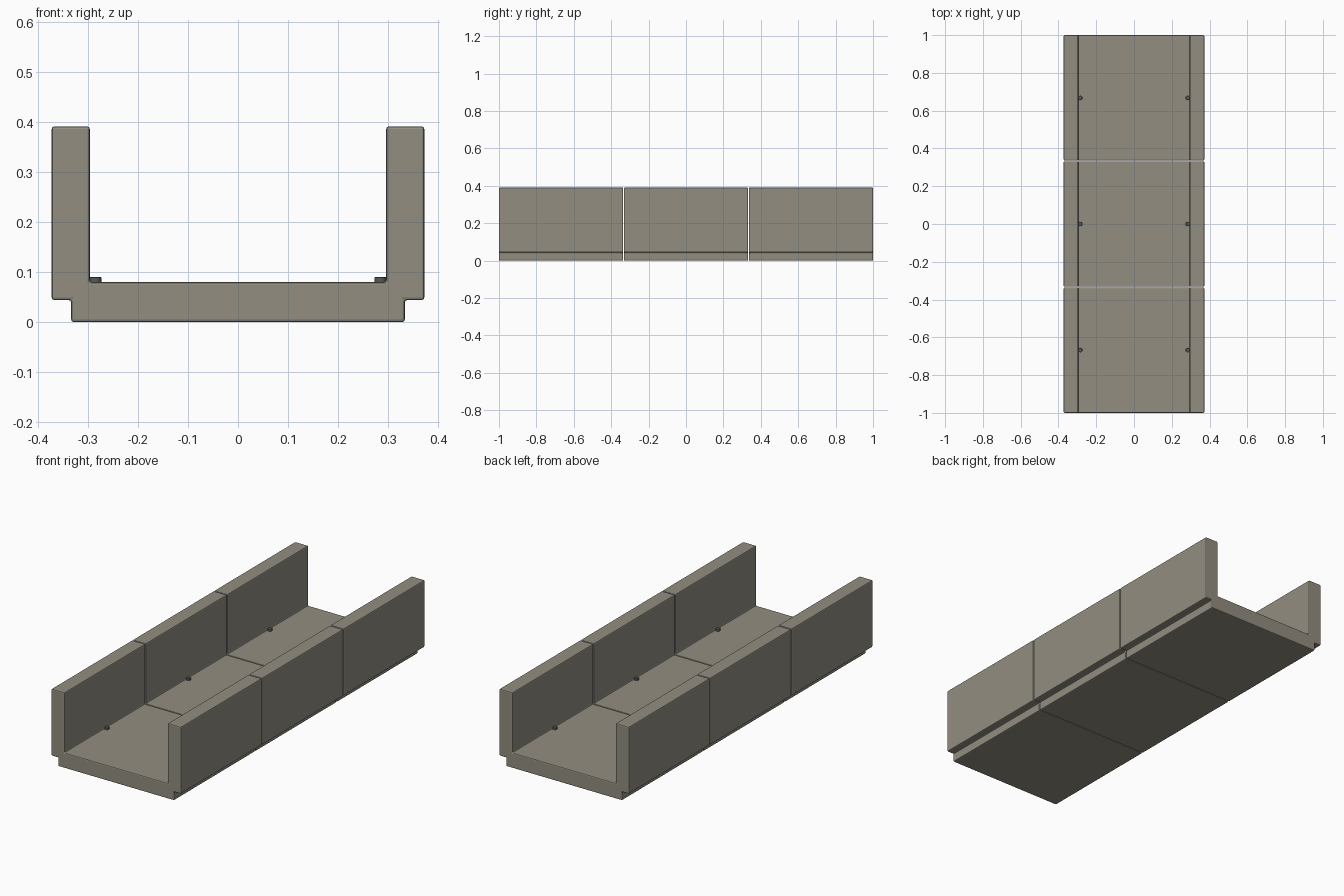
import bpy, bmesh
from mathutils import Matrix

if "Cube" in bpy.data.objects:
    bpy.data.objects.remove(bpy.data.objects["Cube"])

PITCH, LENGTH = 0.668, 0.664


def material(name, col):
    m = bpy.data.materials.new(name)
    m.diffuse_color = (*col, 1)
    m.use_nodes = True
    m.node_tree.nodes["Principled BSDF"].inputs["Base Color"].default_value = m.diffuse_color
    return m


def add_object(name, bm, mat, loc, bevel, segments):
    bmesh.ops.recalc_face_normals(bm, faces=bm.faces)
    me = bpy.data.meshes.new(name)
    bm.to_mesh(me)
    bm.free()
    ob = bpy.data.objects.new(name, me)
    bpy.context.collection.objects.link(ob)
    ob.location = loc
    me.materials.append(mat)
    mod = ob.modifiers.new("edge_bevel", 'BEVEL')
    mod.width, mod.segments = bevel, segments
    mod.limit_method, mod.angle_limit = 'ANGLE', 0.8
    return ob


concrete = material("concrete", (0.29, 0.27, 0.22))
steel = material("dark_steel", (0.1, 0.1, 0.1))

# Half of the U-shaped channel section, mirrored to the full outline
half = [(0.333, 0), (0.333, 0.044), (0.372, 0.044), (0.372, 0.391),
        (0.296, 0.391), (0.296, 0.08)]
outline = half + [(-x, z) for x, z in reversed(half)]

for i in (-1, 0, 1):
    y = i * PITCH
    # Channel section: floor, foot step and two walls in one casting
    bm = bmesh.new()
    face = bm.faces.new([bm.verts.new((x, -LENGTH / 2, z)) for x, z in outline])
    ext = bmesh.ops.extrude_face_region(bm, geom=[face])
    moved = [v for v in ext['geom'] if isinstance(v, bmesh.types.BMVert)]
    bmesh.ops.translate(bm, verts=moved, vec=(0, LENGTH, 0))
    add_object(f"channel_section_{i + 2}", bm, concrete, (0, y, 0), 0.005, 2)

    # Small round bolts at the foot of each wall
    for side, sx in (("left", -1), ("right", 1)):
        bm = bmesh.new()
        bmesh.ops.create_cone(bm, cap_ends=True, segments=12, radius1=0.0115,
                              radius2=0.0115, depth=0.012,
                              matrix=Matrix.Translation((0, 0, 0.084)))
        add_object(f"{side}_bolt_{i + 2}", bm, steel, (sx * 0.2845, y, 0), 0.001, 1)
